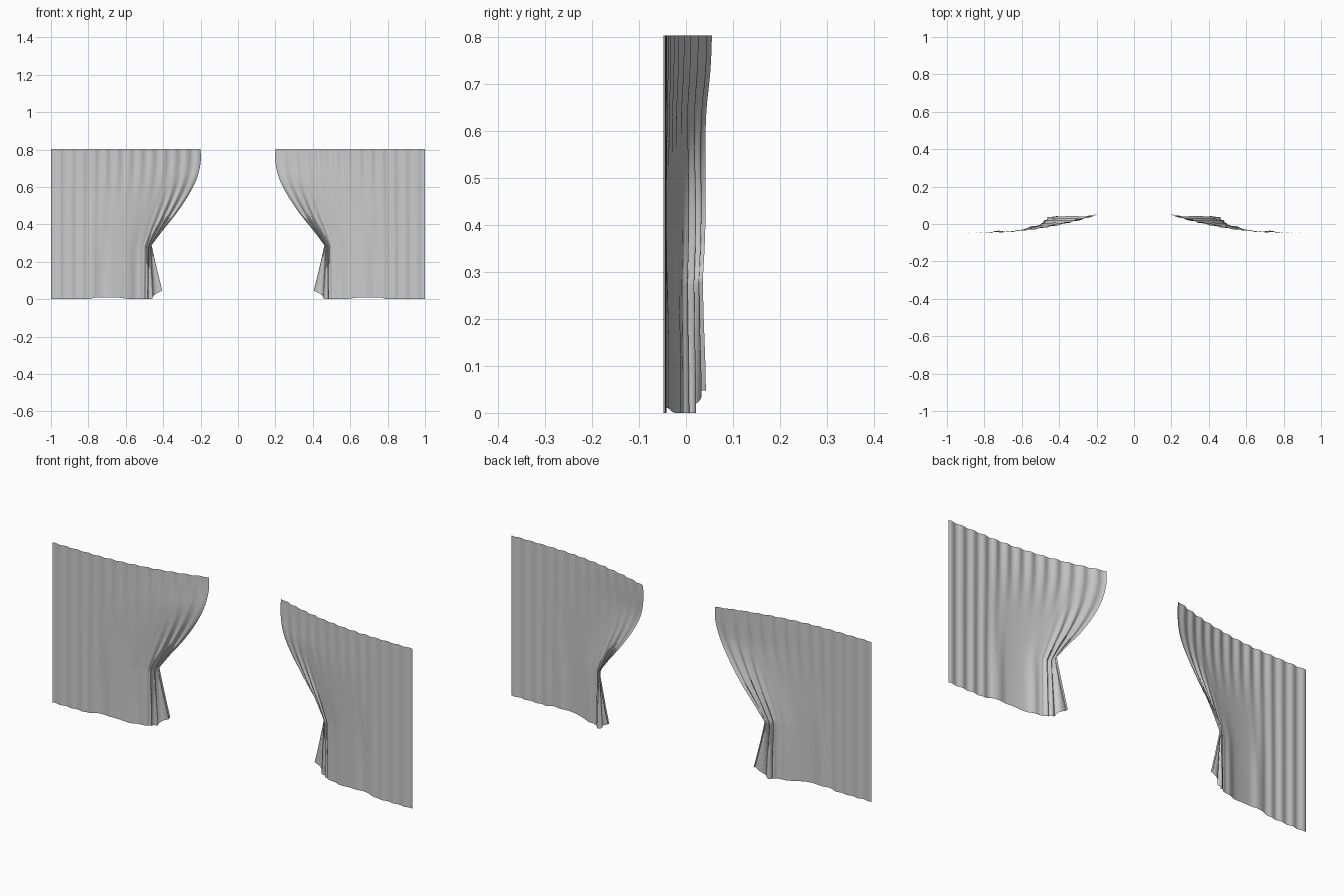
import bpy
import bmesh
from math import sin, pi, exp

if "Cube" in bpy.data.objects:
    bpy.data.objects.remove(bpy.data.objects["Cube"])

HEIGHT, WIDTH, TIE = 0.803, 0.8, 0.28
COLS, ROWS = 180, 72

# Inner edge from the tie up to the rail: (height, sideways pull, depth)
EDGE = [(0.0, 0.262, 0.04), (0.28, 0.262, 0.034), (0.36, 0.205, 0.038), (0.45, 0.135, 0.04),
        (0.55, 0.068, 0.04), (0.64, 0.022, 0.043), (0.73, 0.0, 0.052), (0.81, 0.0, 0.055)]


def smooth(a, b, v):
    t = min(max((v - a) / (b - a), 0), 1)
    return t * t * (3 - 2 * t)


def edge(z, k):
    """Smooth interpolation of one column of the edge profile."""
    n = len(EDGE)
    i = max(j for j in range(n - 1) if EDGE[j][0] <= z)

    def slope(j):
        if j <= 1 or j == n - 1:
            return 0 if j != 1 or z < TIE else (EDGE[2][k] - EDGE[1][k]) / (EDGE[2][0] - EDGE[1][0])
        return (EDGE[j + 1][k] - EDGE[j - 1][k]) / (EDGE[j + 1][0] - EDGE[j - 1][0])

    z0, z1 = EDGE[i][0], EDGE[i + 1][0]
    h = z1 - z0
    t = (z - z0) / h
    a, b = EDGE[i][k], EDGE[i + 1][k]
    return ((2*t**3 - 3*t*t + 1) * a + (t**3 - 2*t*t + t) * h * slope(i)
            + (3*t*t - 2*t**3) * b + (t**3 - t*t) * h * slope(i + 1))


def cloth(u, v):
    """Point on the left curtain: u from outer to inner edge, v from hem to rail."""
    z = v * HEIGHT
    below = max(0, (TIE - z) / TIE)
    tail = smooth(0.87, 1, u)
    w = max(0, (u - 0.25) / 0.75)
    # Sheet drawn sideways into the tie, with the tail fanning out below it
    x = 1 - WIDTH * u + edge(z, 1) * u ** 3 - 0.062 * below * tail
    y = -0.045 + (edge(z, 2) + 0.045) * w * w
    # Even ripples down the outer strip and pleats hanging from the rail
    outer = 1 - smooth(0.2, 0.45, u)
    rail = smooth(0.45, 0.8, z) * smooth(0.2, 0.4, u)
    y += (0.003 * outer + 0.0035 * rail) * sin(2 * pi * 13 * u)
    # Gathered folds running to the tie
    gather = smooth(0.72, 0.9, u) * (1 - smooth(0.4, 0.72, z))
    y += 0.0075 * gather * (1 - 0.5 * tail) * sin(2 * pi * 15 * u + 0.6)
    x += 0.006 * below * gather * sin(2 * pi * 15 * u + 2)
    # Broad soft folds hanging to the floor
    low = 1 - smooth(0.1, 0.5, z)
    y += 0.008 * low * (exp(-((u - 0.36) / 0.035) ** 2) + exp(-((u - 0.66) / 0.05) ** 2))
    # Uneven hem, raised at the tail
    hem = 0.01 * smooth(0.25, 0.32, u) * (1 - smooth(0.45, 0.62, u))
    z += (1 - v) ** 4 * (hem + 0.048 * smooth(0.88, 0.98, u))
    return x, y, z


fabric = bpy.data.materials.new("grey_fabric")
fabric.use_nodes = True
grey = (0.6, 0.6, 0.6, 1)
fabric.diffuse_color = grey
fabric.node_tree.nodes["Principled BSDF"].inputs["Base Color"].default_value = grey


def curtain(name, side):
    bm = bmesh.new()
    grid = []
    for r in range(ROWS + 1):
        grid.append([])
        for c in range(COLS + 1):
            x, y, z = cloth(c / COLS, r / ROWS)
            grid[r].append(bm.verts.new((side * x, y, z)))
    for r in range(ROWS):
        for c in range(COLS):
            f = [grid[r][c], grid[r][c + 1], grid[r + 1][c + 1], grid[r + 1][c]]
            bm.faces.new(f[::-1] if side > 0 else f).smooth = True
    mesh = bpy.data.meshes.new(name)
    bm.to_mesh(mesh)
    bm.free()
    mesh.materials.append(fabric)
    obj = bpy.data.objects.new(name, mesh)
    bpy.context.collection.objects.link(obj)


# Mirrored pair
curtain("left_curtain", 1)
curtain("right_curtain", -1)
